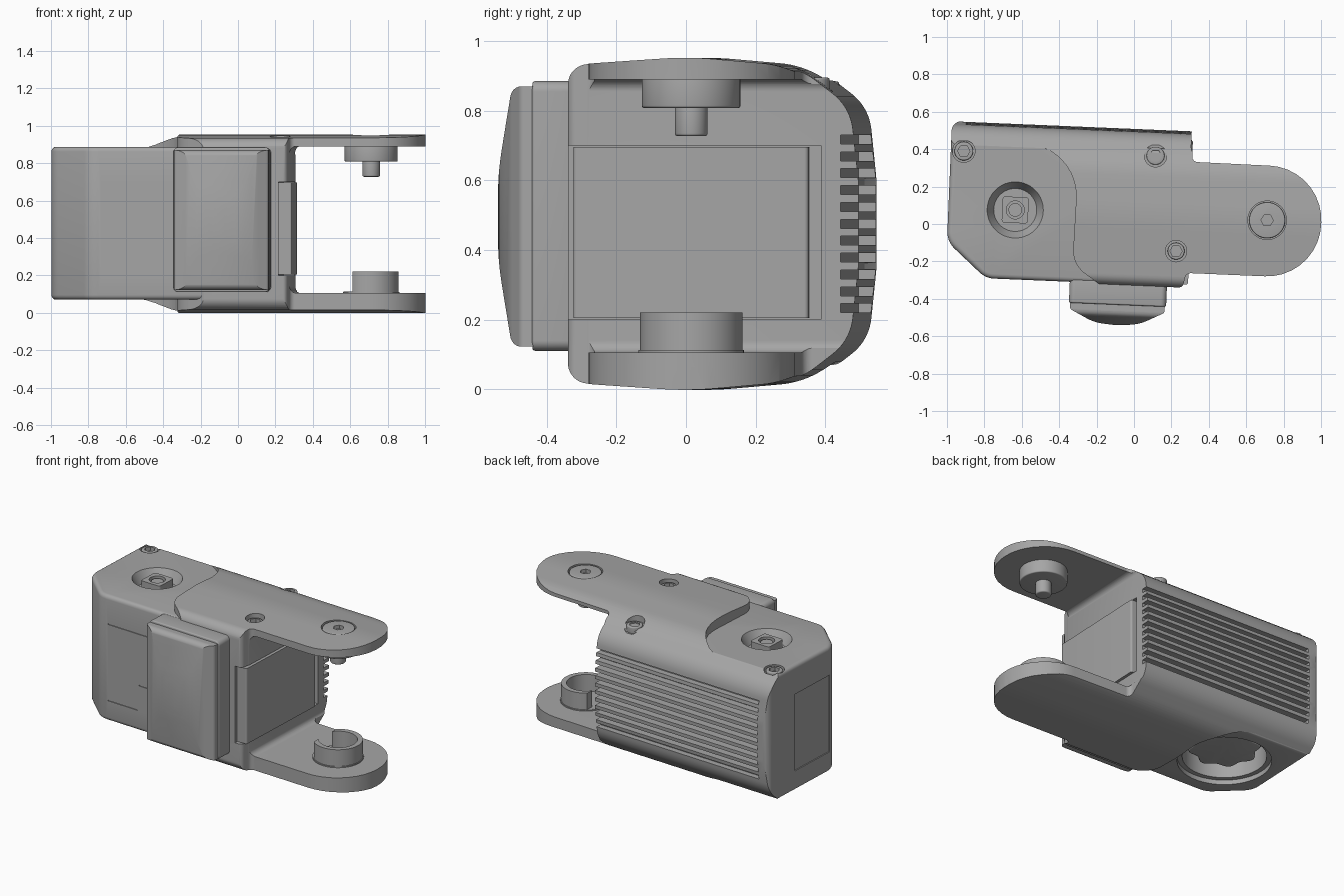
import bpy, bmesh, math
from mathutils import Matrix, Vector

cube = bpy.data.objects.get("Cube")
if cube:
    bpy.data.objects.remove(cube)

TILT = math.radians(2.4)
parts = []

grey = bpy.data.materials.new("satin grey")
grey.use_nodes = True
color = (0.38, 0.38, 0.38, 1)
grey.diffuse_color = color
grey.node_tree.nodes["Principled BSDF"].inputs["Base Color"].default_value = color


def rounded(corners, steps=9):
    """Polygon from (u, v, radius) corners, each rounded by a circular arc."""
    pts, n = [], len(corners)
    for i, (u, v, r) in enumerate(corners):
        p = Vector((u, v))
        if r == 0:
            pts.append(p)
            continue
        a = (Vector(corners[i - 1][:2]) - p)
        b = (Vector(corners[(i + 1) % n][:2]) - p)
        half = a.angle(b) / 2
        d = min(r / math.tan(half), a.length * 0.49, b.length * 0.49)
        p0, p2, w = p + a.normalized() * d, p + b.normalized() * d, math.sin(half)
        for k in range(steps + 1):
            t = k / steps
            c0, c1, c2 = (1 - t) ** 2, 2 * w * t * (1 - t), t * t
            pts.append((p0 * c0 + p * c1 + p2 * c2) / (c0 + c1 + c2))
    return pts


def circle(x, y, r, n=48, lobe=0, lobes=0):
    pts = []
    for k in range(n):
        t = math.tau * k / n
        q = r + lobe * math.cos(lobes * t)
        pts.append((x + q * math.cos(t), y + q * math.sin(t)))
    return pts


def prism(name, pts, lo, hi, axis="z", bevel=0, top=None):
    """Extrude a polygon along an axis; top gives another outline at the far end."""
    place = {"z": lambda u, v, w: (u, v, w), "x": lambda u, v, w: (w, u, v),
             "y": lambda u, v, w: (u, w, v)}[axis]
    bm = bmesh.new()
    a = [bm.verts.new(place(u, v, lo)) for u, v in pts]
    b = [bm.verts.new(place(u, v, hi)) for u, v in (top or pts)]
    n = len(a)
    caps = [bm.faces.new(a), bm.faces.new(b)]
    for i in range(n):
        bm.faces.new((a[i], a[(i + 1) % n], b[(i + 1) % n], b[i]))
    bmesh.ops.recalc_face_normals(bm, faces=bm.faces)
    if bevel:
        rim = list({e for f in caps for e in f.edges})
        bmesh.ops.bevel(bm, geom=rim, offset=bevel, segments=4, profile=0.5, affect="EDGES")
    me = bpy.data.meshes.new(name)
    bm.to_mesh(me)
    bm.free()
    ob = bpy.data.objects.new(name, me)
    bpy.context.scene.collection.objects.link(ob)
    me.materials.append(grey)
    parts.append(ob)
    return ob


def box(name, x0, x1, y0, y1, z0, z1):
    return prism(name, [(x0, y0), (x1, y0), (x1, y1), (x0, y1)], z0, z1)


def combine(ob, cutter, op="DIFFERENCE"):
    m = ob.modifiers.new("cut", "BOOLEAN")
    m.operation, m.solver, m.object = op, "EXACT", cutter
    bpy.context.view_layer.objects.active = ob
    bpy.ops.object.modifier_apply(modifier=m.name)
    parts.remove(cutter)
    bpy.data.objects.remove(cutter)


def local(x, y):
    c, s = math.cos(TILT), math.sin(TILT)
    return x * c - y * s, x * s + y * c


def section():
    """Side-on section of the whole casing, as a long bar."""
    upper = [(-0.329, 0.93, 0.06), (0.05, 0.955, 1.0), (0.33, 0.93, 0.25),
             (0.485, 0.81, 0.15), (0.508, 0.6, 0.3)]
    lower = [(y, 0.95 - z, r) for y, z, r in reversed(upper)]
    return prism("section", rounded(upper + lower), -1.1, 1.1, "x")


# Outer shell with the two clamp arms
shell = prism("outer_shell", rounded([
    (-0.995, 0.405, 0), (-0.31, 0.405, 0.28), (-0.32, -0.23, 0.15), (-0.17, -0.33, 0),
    (0.274, -0.33, 0.03), (0.29, -0.25, 0.03), (1, -0.25, 0.29), (1, 0.34, 0.29),
    (0.296, 0.345, 0.03), (0.296, 0.51, 0.01), (-0.995, 0.51, 0.09)]), -0.02, 0.97)
combine(shell, section(), "INTERSECT")
combine(shell, prism("gap", rounded([(0.288, 0.105, 0.035), (1.2, 0.105, 0),
                                     (1.2, 0.89, 0), (0.288, 0.89, 0.035)]), -0.6, 0.6, "y"))
combine(shell, box("end_opening", 0.23, 0.32, -0.4, 0.4, 0.2, 0.7))

# Cooling grooves along the back
for i in range(11):
    z = 0.475 + (i - 5) * 0.0485
    combine(shell, box("groove", -0.92, 0.35, 0.457, 0.6, z - 0.013, z + 0.013))

# Battery-like core seen at the open end
prism("inner_core", rounded([(0.1, -0.312, 0), (0.302, -0.312, 0.012),
                             (0.302, 0.365, 0.012), (0.1, 0.365, 0)]), 0.204, 0.696)

# Rear housing
housing = prism("rear_housing", rounded([
    (-0.995, 0.41, 0), (-0.995, -0.135, 0.12), (-0.78, -0.323, 0.12),
    (0.2, -0.323, 0), (0.2, 0.41, 0)]), 0.07, 0.887, bevel=0.025)
combine(housing, section(), "INTERSECT")
combine(housing, box("side_door", -1.1, -0.988, -0.1, 0.24, 0.2, 0.7))
for x0, x1, z in [(-0.72, -0.3, 0.703), (-0.72, -0.5, 0.205), (-0.49, -0.3, 0.367)]:
    combine(housing, box("seam", x0, x1, -0.4, -0.318, z - 0.003, z + 0.003))

# Square drive nut in its tapered pocket
nx, ny = local(-0.635, 0.075)
combine(housing, prism("pocket", circle(nx, ny, 0.115), 0.82, 0.9, top=circle(nx, ny, 0.157)))
s = 0.07
nut = prism("square_nut", rounded([(nx - s, ny - s, 0.015), (nx + s, ny - s, 0.015),
                                   (nx + s, ny + s, 0.015), (nx - s, ny + s, 0.015)]), 0.81, 0.88)
combine(nut, prism("bore", circle(nx, ny, 0.048), 0.84, 0.95))
prism("nut_pin", circle(nx, ny, 0.036), 0.83, 0.87)

# Round opening underneath with a lobed dial
combine(housing, prism("opening", circle(nx, ny, 0.25, 64), 0.0, 0.24))
combine(housing, prism("opening_rim", circle(nx, ny, 0.28, 64), 0.0, 0.1))
prism("dial", circle(nx, ny, 0.2, 96, 0.015, 8), 0.15, 0.26, bevel=0.01)


# Socket head screws sunk into the top
def screw(name, host, x, y, r, floor, top, gap):
    x, y = local(x, y)
    combine(host, prism("sink", circle(x, y, r + gap), floor, 1))
    head = prism(name, circle(x, y, r), floor - 0.01, top, bevel=0.006)
    combine(head, prism("socket", circle(x, y, 0.033, 6), top - 0.025, 1))


screw("rear_screw", housing, -0.91, 0.39, 0.05, 0.85, 0.884, 0.01)
screw("back_screw", shell, 0.115, 0.365, 0.048, 0.855, 0.895, 0.012)
screw("front_screw", shell, 0.225, -0.145, 0.045, 0.895, 0.925, 0.012)
screw("pivot_screw", shell, 0.712, 0.02, 0.096, 0.925, 0.948, 0.007)

# Upper pivot boss and pin
px, py = local(0.712, 0.015)
prism("pivot_boss", circle(px, py, 0.142), 0.808, 0.9, bevel=0.007)
prism("pivot_pin", circle(px, py, 0.047), 0.727, 0.82, bevel=0.008)

# Lower open ring socket
prism("ring_base", circle(px, py, 0.152), 0.08, 0.112)
ring = prism("ring_socket", circle(px, py, 0.147), 0.1, 0.22)
combine(ring, prism("ring_bore", circle(px, py, 0.115), 0.113, 0.3))
combine(ring, box("ring_slot", px - 0.3, px - 0.095, py - 0.3, py + 0.3, 0.113, 0.3))

# Front pad and its domed cap
prism("front_pad", rounded([(-0.33, 0.11, 0.03), (0.19, 0.11, 0.03),
                            (0.19, 0.885, 0.03), (-0.33, 0.885, 0.03)]),
      -0.435, -0.31, "y", bevel=0.008)
cap = prism("front_cap", rounded([
    (-0.323, -0.42, 0), (-0.323, -0.468, 0.02), (-0.19, -0.535, 0.25), (-0.07, -0.545, 0.4),
    (0.05, -0.535, 0.25), (0.183, -0.468, 0.02), (0.183, -0.42, 0)]), 0.1, 0.9)
combine(cap, prism("cap_section", rounded([
    (-0.42, 0.122, 0), (-0.495, 0.122, 0.035), (-0.545, 0.4, 1.2), (-0.545, 0.59, 1.2),
    (-0.495, 0.87, 0.035), (-0.42, 0.87, 0)]), -0.5, 0.5, "x"), "INTERSECT")

# Turn everything slightly and smooth the curved faces
bpy.ops.object.select_all(action="DESELECT")
for ob in parts:
    ob.data.transform(Matrix.Rotation(-TILT, 4, "Z"))
    ob.select_set(True)
bpy.context.view_layer.objects.active = shell
bpy.ops.object.shade_smooth_by_angle(angle=math.radians(30))
